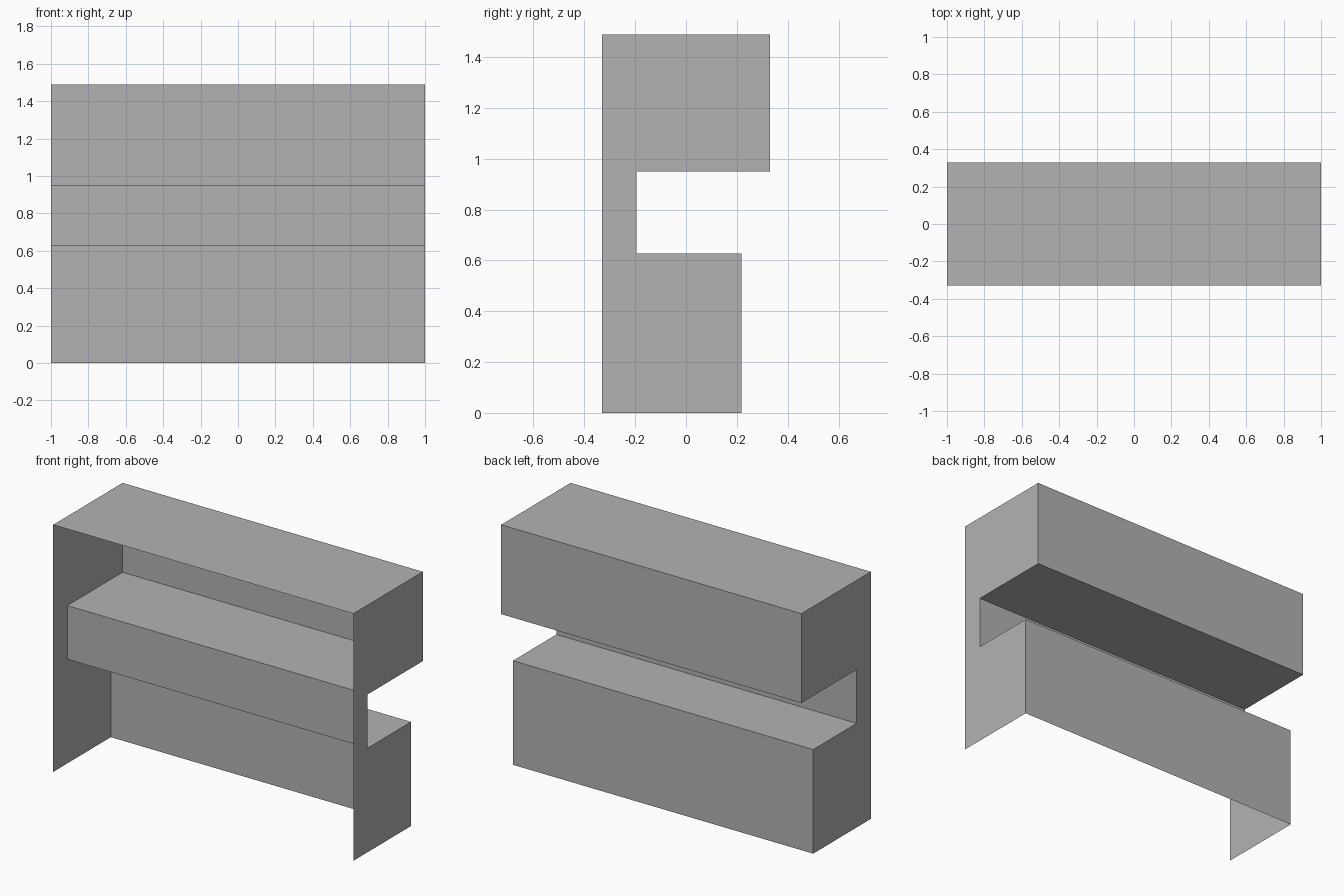
import bpy
import bmesh

cube = bpy.data.objects.get("Cube")
if cube:
    bpy.data.objects.remove(cube, do_unlink=True)

grey = bpy.data.materials.new("plain grey")
grey.use_nodes = True
grey.diffuse_color = (0.45, 0.45, 0.45, 1)
grey.node_tree.nodes["Principled BSDF"].inputs["Base Color"].default_value = grey.diffuse_color

HALF_WIDTH = 1.0

# Stepped (y, z) profile from the top front edge down to the bottom back edge
PROFILE = [(-0.33, 1.488), (0.33, 1.488), (0.33, 0.95), (-0.195, 0.95),
           (-0.195, 0.627), (0.218, 0.627), (0.218, 0)]
FRONT_FOOT = (-0.33, 0)


def add_sheet(name, faces):
    """Make one thin sheet object from lists of corner points."""
    bm = bmesh.new()
    for corners in faces:
        bm.faces.new([bm.verts.new(c) for c in corners])
    bmesh.ops.remove_doubles(bm, verts=bm.verts, dist=0.0001)
    mesh = bpy.data.meshes.new(name)
    bm.to_mesh(mesh)
    bm.free()
    mesh.materials.append(grey)
    obj = bpy.data.objects.new(name, mesh)
    bpy.context.collection.objects.link(obj)
    return obj


# Folded sheet: top, backs and recess, left open at the front and underneath
add_sheet("folded_shell", [
    [(-HALF_WIDTH, *a), (HALF_WIDTH, *a), (HALF_WIDTH, *b), (-HALF_WIDTH, *b)]
    for a, b in zip(PROFILE, PROFILE[1:])])

# Notched end panels, facing outwards
outline = PROFILE + [FRONT_FOOT]
add_sheet("left_end_panel", [[(HALF_WIDTH, *p) for p in reversed(outline)]])
add_sheet("right_end_panel", [[(-HALF_WIDTH, *p) for p in outline]])
